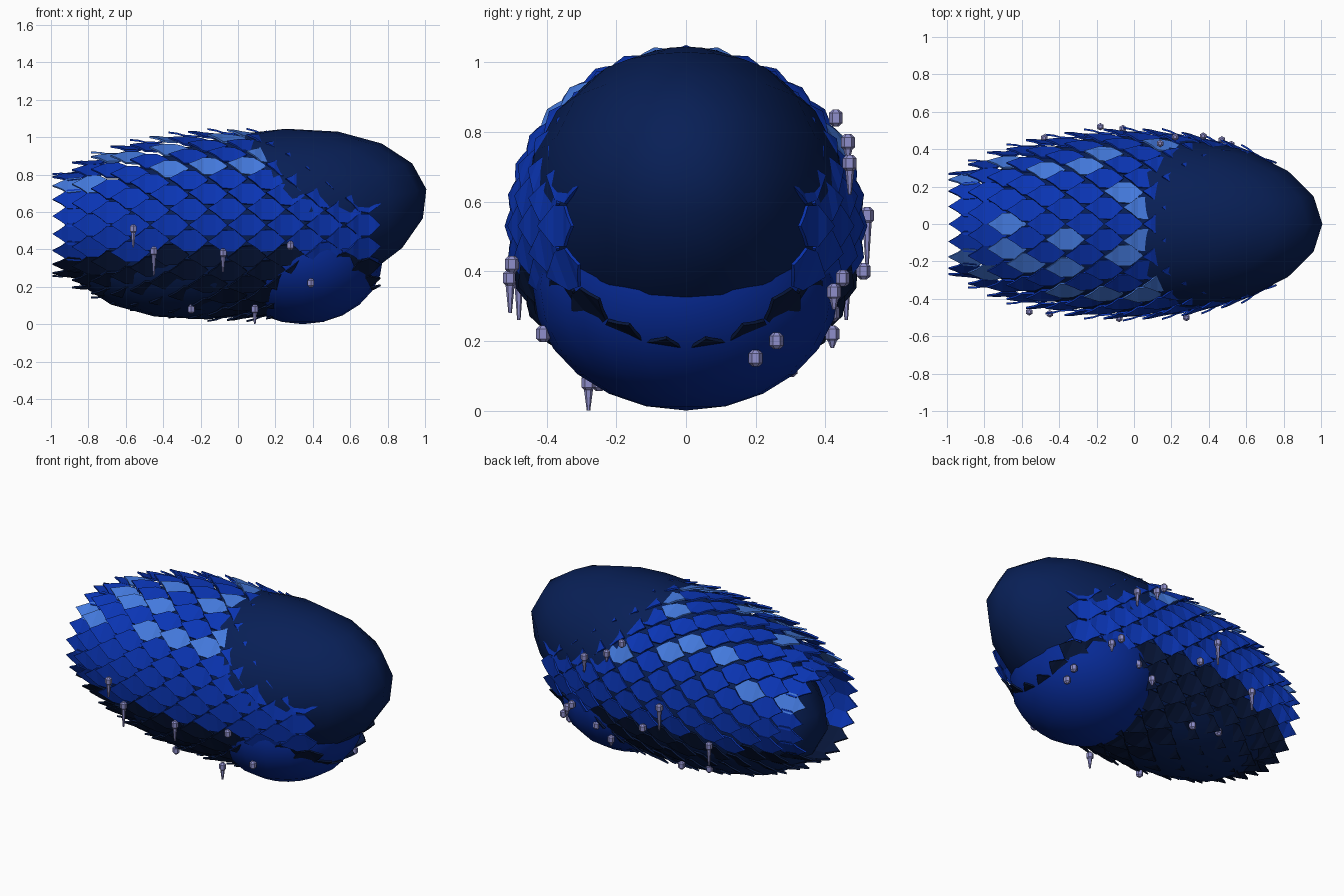
import bpy, bmesh, math
from mathutils import Matrix, Vector

if "Cube" in bpy.data.objects:
    bpy.data.objects.remove(bpy.data.objects["Cube"])


def material(name, r, g, b):
    lin = [((c / 255 + 0.055) / 1.055) ** 2.4 if c > 10 else c / 255 / 12.92 for c in (r, g, b)]
    m = bpy.data.materials.new(name)
    m.diffuse_color = (*lin, 1)
    m.use_nodes = True
    m.node_tree.nodes["Principled BSDF"].inputs["Base Color"].default_value = m.diffuse_color
    return m


navy = material("navy_body", 8, 31, 86)
royal = material("royal_belly", 7, 42, 150)
mid = material("blue_scale", 10, 53, 181)
light = material("pale_blue_scale", 68, 122, 222)
dark = material("dark_scale", 7, 22, 58)
lilac = material("lilac_stud", 143, 143, 203)


def finish(name, bm, mats, smooth=False):
    bmesh.ops.recalc_face_normals(bm, faces=bm.faces)
    mesh = bpy.data.meshes.new(name)
    bm.to_mesh(mesh)
    bm.free()
    for m in mats:
        mesh.materials.append(m)
    for p in mesh.polygons:
        p.use_smooth = smooth
    ob = bpy.data.objects.new(name, mesh)
    bpy.context.collection.objects.link(ob)
    return ob


def ellipsoid(name, loc, radii, tilt, segs, rings, mat):
    bm = bmesh.new()
    bmesh.ops.create_uvsphere(bm, u_segments=segs, v_segments=rings, radius=1)
    bm.transform(Matrix.Translation(loc) @ Matrix.Rotation(-tilt, 4, 'Y')
                 @ Matrix.Diagonal((*radii, 1)))
    return finish(name, bm, [mat], True)


# Tilted egg body and the brighter bulge underneath
ellipsoid("body", (0.045, 0, 0.535), (0.98, 0.482, 0.484), math.radians(11), 20, 10, navy)
ellipsoid("belly_bulge", (0.345, 0, 0.355), (0.43, 0.44, 0.355), 0, 20, 12, royal)

# Overlapping scales in staggered rings around a level axis
HALF = [(-0.112, 0), (-0.065, 0.03), (-0.03, 0.059), (0.035, 0.059), (0.068, 0.03), (0.1, 0)]
OUTLINE = HALF + [(x, -y) for x, y in HALF[-2:0:-1]]
CENTRE_Z, RADIUS, COUNT = 0.53, 0.487, 18

# Spots on the upper shell that carry a pale scale
PALE = [(-0.62, 0, 0.93), (-0.37, 0, 1.0), (0.03, -0.03, 1.03), (-0.12, 0.17, 1.0),
        (0.04, 0.14, 1.01), (-0.48, 0.26, 0.88), (-0.28, 0.32, 0.88), (-0.17, 0.40, 0.81),
        (-0.71, 0.30, 0.72), (-0.82, 0.28, 0.68), (0.18, 0.38, 0.83), (-0.70, -0.15, 0.87),
        (-0.58, -0.15, 0.91), (-0.10, -0.18, 0.99), (0.02, -0.34, 0.88), (-0.20, -0.34, 0.87),
        (-0.35, -0.28, 0.90), (-0.38, -0.40, 0.77), (-0.76, -0.25, 0.77), (-0.88, -0.19, 0.69),
        (0.18, -0.35, 0.87)]


def add_scale(bm, mat, index):
    top = [bm.verts.new(mat @ Vector((x, y, 0.006 - 3 * y * y))) for x, y in OUTLINE]
    low = [bm.verts.new(mat @ Vector((x, y, -0.004 - 3 * y * y))) for x, y in OUTLINE]
    n = len(OUTLINE)
    faces = []
    for ring in (top, low):
        # ridge strip across each leaf, paired left to right
        faces.append(bm.faces.new((ring[0], ring[1], ring[n - 1])))
        for i in range(1, 4):
            faces.append(bm.faces.new((ring[i], ring[i + 1], ring[n - i - 1], ring[n - i])))
        faces.append(bm.faces.new((ring[4], ring[5], ring[6])))
    for i in range(n):
        j = (i + 1) % n
        faces.append(bm.faces.new((top[i], top[j], low[j], low[i])))
    for f in faces:
        f.material_index = index


places = []
for ring in range(16):
    x = -0.88 + 0.1035 * ring
    length = 1.06 if x < 0 else 1.02
    r = RADIUS * math.sqrt(1 - (x / length) ** 2)
    slope = math.atan(RADIUS ** 2 * x / (length ** 2 * r))
    lift = math.radians(7) + slope * (0.4 if x < 0 else 0.9)
    gap = 0.013 - 0.012 * max(x, 0)
    for k in range(COUNT):
        a = 2 * math.pi * (k + 0.5 * (ring % 2 == 1)) / COUNT
        m = (Matrix.Translation((0, 0, CENTRE_Z)) @ Matrix.Rotation(a, 4, 'X')
             @ Matrix.Translation((x, 0, r + gap)) @ Matrix.Rotation(lift, 4, 'Y'))
        places.append(m)
pale = {min(range(len(places)), key=lambda i: (places[i].translation - Vector(p)).length)
        for p in PALE}
bm = bmesh.new()
for i, m in enumerate(places):
    add_scale(bm, m, 1 if i in pale else (2 if m.translation.z < 0.37 else 0))
finish("scales", bm, [mid, light, dark])

# Little hexagonal studs with hanging tapered stems: x, y, z, stem length
STUDS = [(-0.56, -0.47, 0.51, 0.08), (-0.45, -0.48, 0.39, 0.11), (-0.08, -0.505, 0.38, 0.08),
         (0.28, -0.50, 0.42, 0), (0.39, -0.41, 0.22, 0), (-0.25, -0.25, 0.08, 0),
         (0.09, -0.28, 0.08, 0.06), (0.14, 0.43, 0.84, 0), (0.22, 0.465, 0.77, 0.03),
         (0.37, 0.47, 0.71, 0.07), (-0.18, 0.52, 0.56, 0.12), (-0.06, 0.51, 0.40, 0),
         (0.47, 0.45, 0.38, 0), (0.52, 0.425, 0.34, 0.03), (0.32, 0.42, 0.28, 0),
         (-0.48, 0.46, 0.38, 0.1), (0.22, 0.42, 0.22, 0.02), (0.66, 0.26, 0.20, 0),
         (0.66, 0.20, 0.15, 0), (-0.18, 0.30, 0.12, 0), (-0.37, 0.30, 0.15, 0)]
bm = bmesh.new()
for x, y, z, stem in STUDS:
    parts = [(0.02, 0.02, 0.028, 0), (0.02, 0.009, 0.01, 0.019), (0.009, 0.02, 0.01, -0.019)]
    if stem:
        parts.append((0.005, 0.013, stem, -0.02 - stem / 2))
    for low, high, depth, dz in parts:
        bmesh.ops.create_cone(bm, cap_ends=True, segments=6, radius1=low, radius2=high,
                              depth=depth, matrix=Matrix.Translation((x, y, z + dz)))
finish("studs", bm, [lilac])
